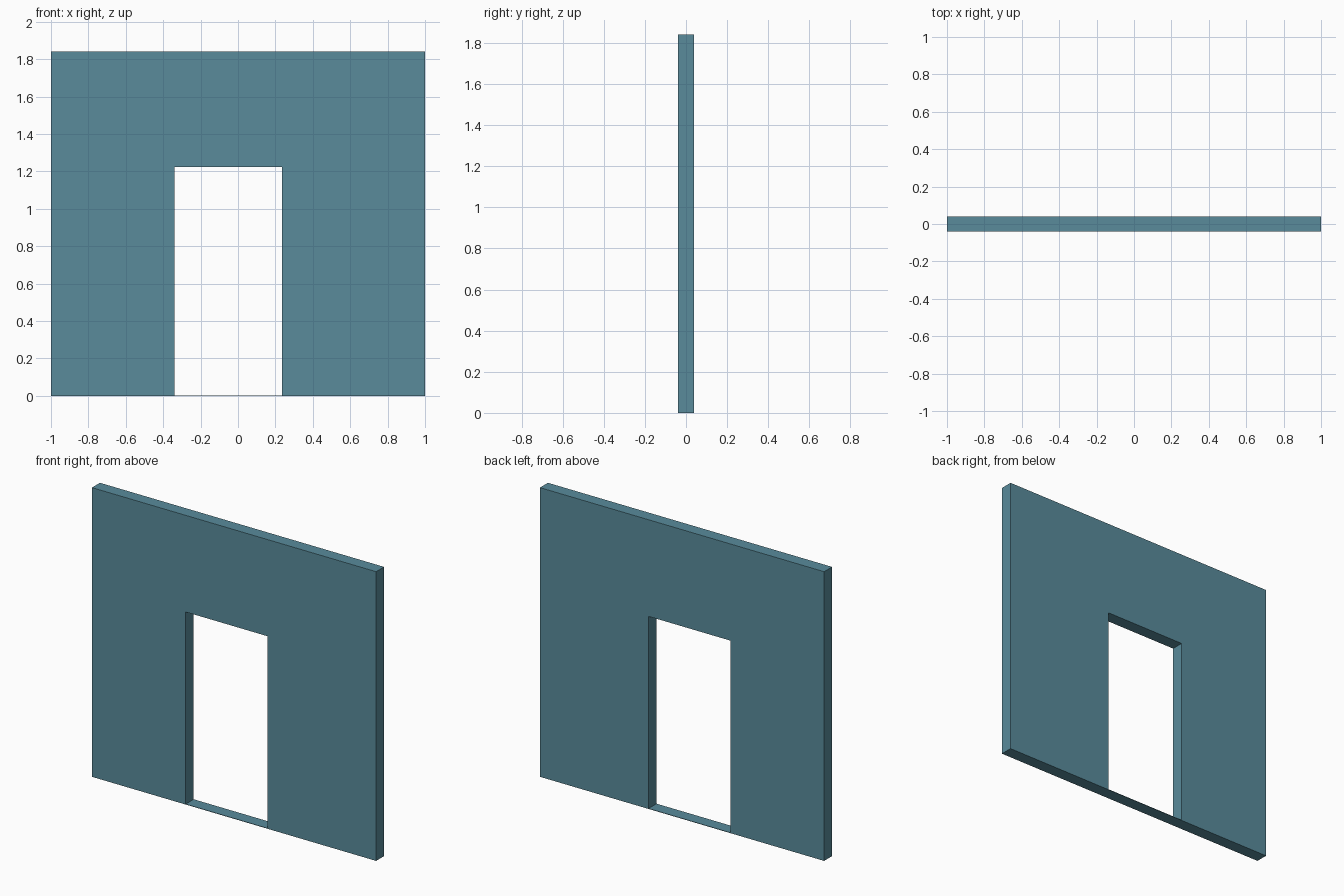
import bpy
import bmesh

if "Cube" in bpy.data.objects:
    bpy.data.objects.remove(bpy.data.objects["Cube"])

THICK = 0.08
XS = (-1.0, -0.34, 0.235, 1.0)      # wall ends and door jambs
ZS = (0.0, 0.003, 1.225, 1.84)      # ground, thin threshold, door head, wall top

# Front face laid out as a grid of panels, leaving out the doorway
bm = bmesh.new()
verts = [[bm.verts.new((x, -THICK / 2, z)) for z in ZS] for x in XS]
for i in range(3):
    for k in range(3):
        if (i, k) != (1, 1):
            bm.faces.new((verts[i][k], verts[i + 1][k],
                          verts[i + 1][k + 1], verts[i][k + 1]))

# Give the wall its thickness
ext = bmesh.ops.extrude_face_region(bm, geom=bm.faces[:], use_keep_orig=True)
moved = [g for g in ext["geom"] if isinstance(g, bmesh.types.BMVert)]
bmesh.ops.translate(bm, verts=moved, vec=(0, THICK, 0))
bmesh.ops.recalc_face_normals(bm, faces=bm.faces[:])

mesh = bpy.data.meshes.new("doorway_wall")
bm.to_mesh(mesh)
bm.free()
wall = bpy.data.objects.new("doorway_wall", mesh)
bpy.context.collection.objects.link(wall)

# Blue-green wall colour
paint = bpy.data.materials.new("wall_paint")
paint.diffuse_color = (0.1, 0.26, 0.33, 1)
paint.use_nodes = True
paint.node_tree.nodes["Principled BSDF"].inputs["Base Color"].default_value = paint.diffuse_color
mesh.materials.append(paint)
